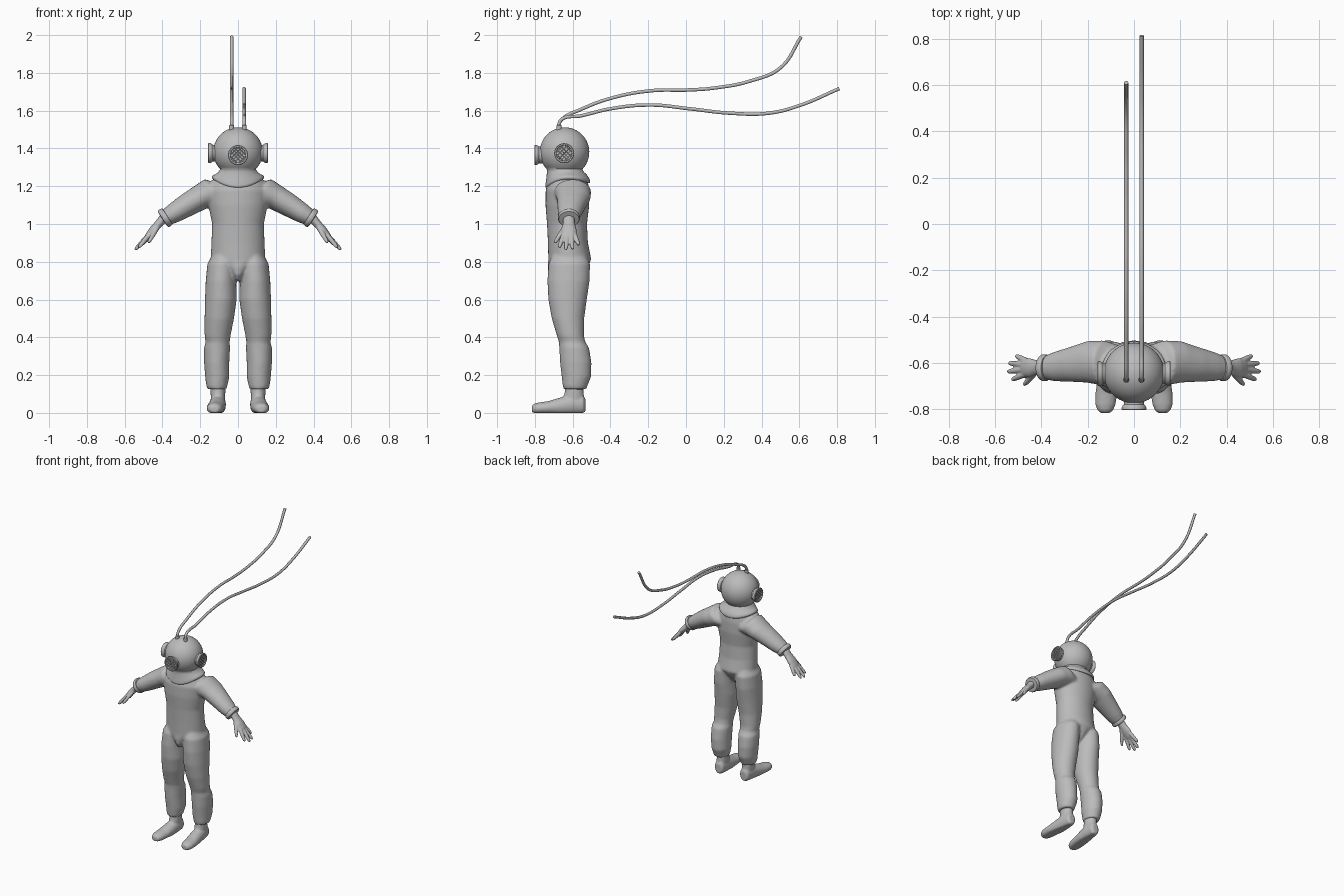
import bpy, bmesh, math
from mathutils import Vector

old = bpy.data.objects.get("Cube")
if old:
    bpy.data.objects.remove(old)

grey = bpy.data.materials.new("plain grey")
grey.use_nodes = True
COLOUR = (0.5, 0.5, 0.5, 1)
grey.diffuse_color = COLOUR
grey.node_tree.nodes["Principled BSDF"].inputs["Base Color"].default_value = COLOUR

X, Y, Z = Vector((1, 0, 0)), Vector((0, 1, 0)), Vector((0, 0, 1))


def loft(bm, rings, u, v, n=24, side=1):
    """Skin elliptical rings (centre, radius along u, radius along v) and cap the ends."""
    loops = []
    for c, ru, rv in rings:
        loop = []
        for i in range(n):
            a = math.tau * i / n
            p = Vector(c) + u * ru * math.cos(a) + v * rv * math.sin(a)
            p.x *= side
            loop.append(bm.verts.new(p))
        loops.append(loop)
    for a, b in zip(loops, loops[1:]):
        for i in range(n):
            j = (i + 1) % n
            bm.faces.new((a[i], a[j], b[j], b[i]))
    bm.faces.new(loops[0])
    bm.faces.new(loops[-1])


def finish(name, bm, voxel=0, smooth=0, angle=40):
    bmesh.ops.recalc_face_normals(bm, faces=bm.faces)
    mesh = bpy.data.meshes.new(name)
    bm.to_mesh(mesh)
    bm.free()
    mesh.materials.append(grey)
    ob = bpy.data.objects.new(name, mesh)
    bpy.context.collection.objects.link(ob)
    bpy.ops.object.select_all(action="DESELECT")
    bpy.context.view_layer.objects.active = ob
    ob.select_set(True)
    if voxel:
        mod = ob.modifiers.new("Blend", "REMESH")
        mod.mode = "VOXEL"
        mod.voxel_size = voxel
        mod.use_smooth_shade = True
        mod = ob.modifiers.new("Soften", "SMOOTH")
        mod.factor = 0.5
        mod.iterations = smooth
    else:
        bpy.ops.object.shade_smooth_by_angle(angle=math.radians(angle))
    return ob


# Suit: torso, trouser legs and sleeves blended together
torso = [(.70, -.645, .015, .06), (.73, -.64, .035, .088), (.77, -.627, .075, .105),
         (.81, -.615, .145, .114), (.9, -.625, .141, .106), (1.0, -.63, .137, .106),
         (1.1, -.628, .157, .116), (1.18, -.628, .165, .115), (1.23, -.625, .14, .105),
         (1.265, -.625, .09, .08)]
leg = [(.87, .075, -.62, .04, .07), (.79, .084, -.618, .078, .11), (.7, .09, -.622, .081, .112),
       (.6, .091, -.627, .084, .102), (.5, .099, -.625, .078, .086), (.41, .108, -.612, .069, .072),
       (.375, .108, -.603, .064, .07), (.345, .111, -.592, .069, .079), (.27, .113, -.584, .067, .083),
       (.19, .11, -.58, .064, .078), (.145, .112, -.587, .056, .066), (.125, .111, -.588, .05, .06)]
sleeve = [(.05, -.61, 1.15, .06, .08), (.13, -.6, 1.17, .082, .098), (.2, -.595, 1.14, .068, .09),
          (.27, -.605, 1.10, .062, .076), (.34, -.615, 1.057, .053, .064), (.385, -.62, 1.03, .043, .05)]
arm_up = Vector((.55, 0, .835))
arm_out = Vector((.835, 0, -.55))
bm = bmesh.new()
loft(bm, [((0, y, z), rx, ry) for z, y, rx, ry in torso], X, Y, 32)
for s in (1, -1):
    loft(bm, [((x, y, z), rx, ry) for z, x, y, rx, ry in leg], X, Y, 28, s)
    loft(bm, [((x, y, z), ru, rv) for x, y, z, ru, rv in sleeve], arm_up, Y, 24, s)
finish("diving_suit", bm, .0085, 4)

# Sleeve cuffs
for s, label in ((1, "left"), (-1, "right")):
    bm = bmesh.new()
    centre = Vector((.386, -.62, 1.033))
    loft(bm, [(centre + arm_out * d, r, r + .005) for d, r in
              ((-.016, .04), (-.014, .049), (-.006, .053), (.006, .053), (.014, .049), (.016, .025))],
         arm_up, Y, 28, s)
    finish(label + "_cuff", bm)

# Hands with spread fingers
hand_up = Vector((.75, 0, .66))
fingers = [((.47, -.648, .943), (.527, -.672, .874)), ((.475, -.628, .94), (.546, -.637, .862)),
           ((.472, -.608, .943), (.541, -.600, .866)), ((.462, -.592, .95), (.51, -.568, .888)),
           ((.425, -.64, .985), (.475, -.695, .9))]
for s, label in ((1, "left"), (-1, "right")):
    bm = bmesh.new()
    palm = [(.395, 1.03, .025, .03), (.42, 1.0, .022, .032), (.45, .968, .021, .041),
            (.475, .94, .016, .038), (.487, .926, .009, .028)]
    loft(bm, [((x, -.62, z), ru, rv) for x, z, ru, rv in palm], hand_up, Y, 20, s)
    for a, b in fingers:
        a, b = Vector(a), Vector(b)
        d = (b - a).normalized()
        v = d.cross(hand_up).normalized()
        steps = ((0, .013), (.5, .0125), (.85, .0105), (.97, .007), (1, .003))
        loft(bm, [(a.lerp(b, t), r, r) for t, r in steps], v.cross(d), v, 12, s)
    finish(label + "_hand", bm, .0045, 2)

# Boots: ankle and flat-soled foot
foot = [(-.533, .105, .04, .02, .035), (-.545, .105, .045, .036, .05), (-.6, .107, .045, .043, .055),
        (-.66, .111, .035, .046, .048), (-.73, .119, .027, .047, .035), (-.78, .123, .024, .043, .031),
        (-.805, .124, .022, .033, .026), (-.816, .124, .02, .018, .016)]
ankle = [(.02, -.592, .037, .055), (.07, -.595, .038, .057), (.11, -.592, .039, .05), (.17, -.59, .04, .047)]
for s, label in ((1, "left"), (-1, "right")):
    bm = bmesh.new()
    loft(bm, [((x, y, z), rx, rz) for y, x, z, rx, rz in foot], X, Z, 24, s)
    loft(bm, [((.106, y, z), rx, ry) for z, y, rx, ry in ankle], X, Y, 24, s)
    for vert in bm.verts:
        vert.co.z = max(vert.co.z, 0)
    finish(label + "_boot", bm, .0055, 3)

# Helmet: globe, neck and draped collar
bm = bmesh.new()
R, top = .131, Vector((0, -.643, 1.381))
globe = [(top + Z * R * math.cos(a), R * math.sin(a), R * math.sin(a))
         for a in (math.radians(2 + 6.6 * i) for i in range(21))]
collar = [(1.275, -.638, .104, .098), (1.265, -.632, .117, .106), (1.258, -.627, .132, .114),
          (1.252, -.626, .138, .119), (1.243, -.626, .138, .119), (1.236, -.626, .132, .115),
          (1.236, -.626, .1, .09)]
loft(bm, globe + [((0, y, z), rx, ry) for z, y, rx, ry in collar], X, Y, 48)
for vert in bm.verts:
    if vert.co.z < 1.268:
        y = (vert.co.y + .626) / .119
        vert.co.z -= (.046 if y < 0 else .022) * y * y * min(1, (1.268 - vert.co.z) / .014)
finish("helmet", bm, angle=60)

# Round viewing ports with crossed guard bars
port = [(.1, .044), (.133, .044), (.139, .049), (.146, .053), (.155, .053), (.158, .05),
        (.157, .043), (.146, .041), (.144, .002)]
for label, d, v, z in (("front", -Y, X, 1.365), ("left", X, Y, 1.375), ("right", -X, Y, 1.375)):
    bm = bmesh.new()
    c = Vector((0, -.645, z))
    loft(bm, [(c + d * t, r, r) for t, r in port], v, Z, 32)
    finish(label + "_port", bm, angle=35)
    bm = bmesh.new()
    for sign in (1, -1):
        along = (v + Z * sign).normalized()
        across = along.cross(d)
        for i in range(-2, 3):
            off = i * .0155
            half = math.sqrt(.043 ** 2 - off ** 2)
            mid = c + d * .151 + across * off
            loft(bm, [(mid - along * half, .0028, .0028), (mid + along * half, .0028, .0028)], across, d, 8)
    finish(label + "_port_guard", bm)

# Air hoses trailing backwards from fittings on the helmet
hoses = {"right": (-.034, [(-.56, 1.605), (-.4, 1.665), (-.19, 1.705), (.02, 1.71), (.15, 1.72),
                           (.34, 1.757), (.5, 1.827), (.61, 1.992)]),
         "left": (.033, [(-.56, 1.572), (-.4, 1.61), (-.19, 1.63), (.02, 1.61), (.23, 1.587),
                         (.44, 1.587), (.6, 1.627), (.812, 1.717)])}
for label, (x, path) in hoses.items():
    path = [(-.672, 1.5), (-.672, 1.53), (-.655, 1.556)] + path
    curve = bpy.data.curves.new(label + "_hose", "CURVE")
    curve.dimensions = "3D"
    curve.bevel_depth = .0095
    curve.bevel_resolution = 3
    curve.use_fill_caps = True
    curve.materials.append(grey)
    spline = curve.splines.new("BEZIER")
    spline.bezier_points.add(len(path) - 1)
    for point, (y, z) in zip(spline.bezier_points, path):
        point.co = (x, y, z)
        point.handle_left_type = point.handle_right_type = "AUTO"
    bpy.context.collection.objects.link(bpy.data.objects.new(label + "_hose", curve))
    bm = bmesh.new()
    loft(bm, [((x, -.672, z), r, r) for z, r in ((1.49, .013), (1.522, .013), (1.526, .009))], X, Y, 16)
    finish(label + "_hose_fitting", bm)
